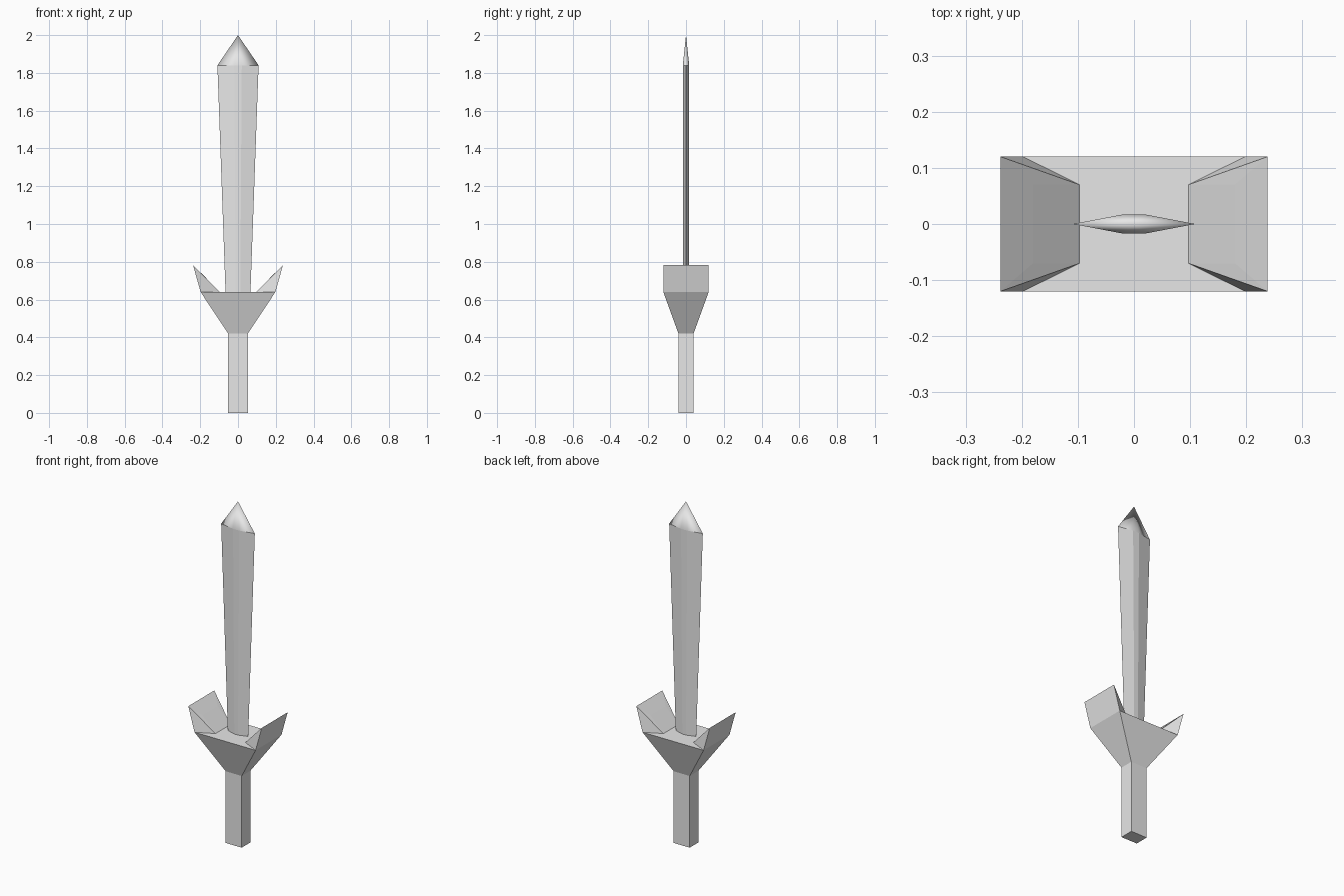
import bpy
import bmesh

cube = bpy.data.objects.get("Cube")
if cube:
    bpy.data.objects.remove(cube, do_unlink=True)

grey = bpy.data.materials.new("light grey")
grey.use_nodes = True
grey.diffuse_color = (0.8, 0.8, 0.8, 1)
grey.node_tree.nodes["Principled BSDF"].inputs["Base Color"].default_value = (0.8, 0.8, 0.8, 1)


def build(name, verts, faces, smooth=False):
    """Make one grey object with outward normals."""
    bm = bmesh.new()
    vs = [bm.verts.new(v) for v in verts]
    for f in faces:
        bm.faces.new([vs[i] for i in f]).smooth = smooth
    bmesh.ops.recalc_face_normals(bm, faces=bm.faces)
    mesh = bpy.data.meshes.new(name)
    bm.to_mesh(mesh)
    bm.free()
    mesh.materials.append(grey)
    obj = bpy.data.objects.new(name, mesh)
    bpy.context.collection.objects.link(obj)
    return obj


def loft(name, lower, upper):
    """Join two matching rings into a closed solid."""
    n = len(lower)
    sides = [(i, (i + 1) % n, n + (i + 1) % n, n + i) for i in range(n)]
    return build(name, lower + upper, sides + [tuple(range(n)), tuple(range(n, 2 * n))])


def rect(x, y, z):
    return [(-x, -y, z), (x, -y, z), (x, y, z), (-x, y, z)]


def blade_ring(x, z, flat=0.02, y=0.017):
    return [(-x, 0, z), (-flat, -y, z), (flat, -y, z),
            (x, 0, z), (flat, y, z), (-flat, y, z)]


# Grip and flared guard
loft("grip", rect(0.052, 0.04, 0), rect(0.052, 0.04, 0.42))
loft("guard", rect(0.052, 0.04, 0.42), rect(0.198, 0.12, 0.64))

# Horns rising from both ends of the guard
for side, s in (("left", 1), ("right", -1)):
    half = [(0.198, 0.12, 0.64), (0.238, 0.12, 0.782),
            (0.18, 0.07, 0.725), (0.097, 0.07, 0.64)]
    verts = [(s * x, k * y, z) for k in (-1, 1) for x, y, z in half]
    build(side + "_guard_horn", verts,
          [(0, 1, 3), (1, 2, 3), (4, 5, 7), (5, 6, 7),
           (0, 1, 5, 4), (1, 2, 6, 5), (2, 3, 7, 6), (3, 0, 4, 7)])

# Widening blade with a flat central ridge
loft("blade", blade_ring(0.066, 0.64, 0.012), blade_ring(0.109, 1.84))

# Softly shaded point
build("blade_tip", blade_ring(0.109, 1.84) + [(0, 0, 2)],
      [(i, (i + 1) % 6, 6) for i in range(6)], smooth=True)
